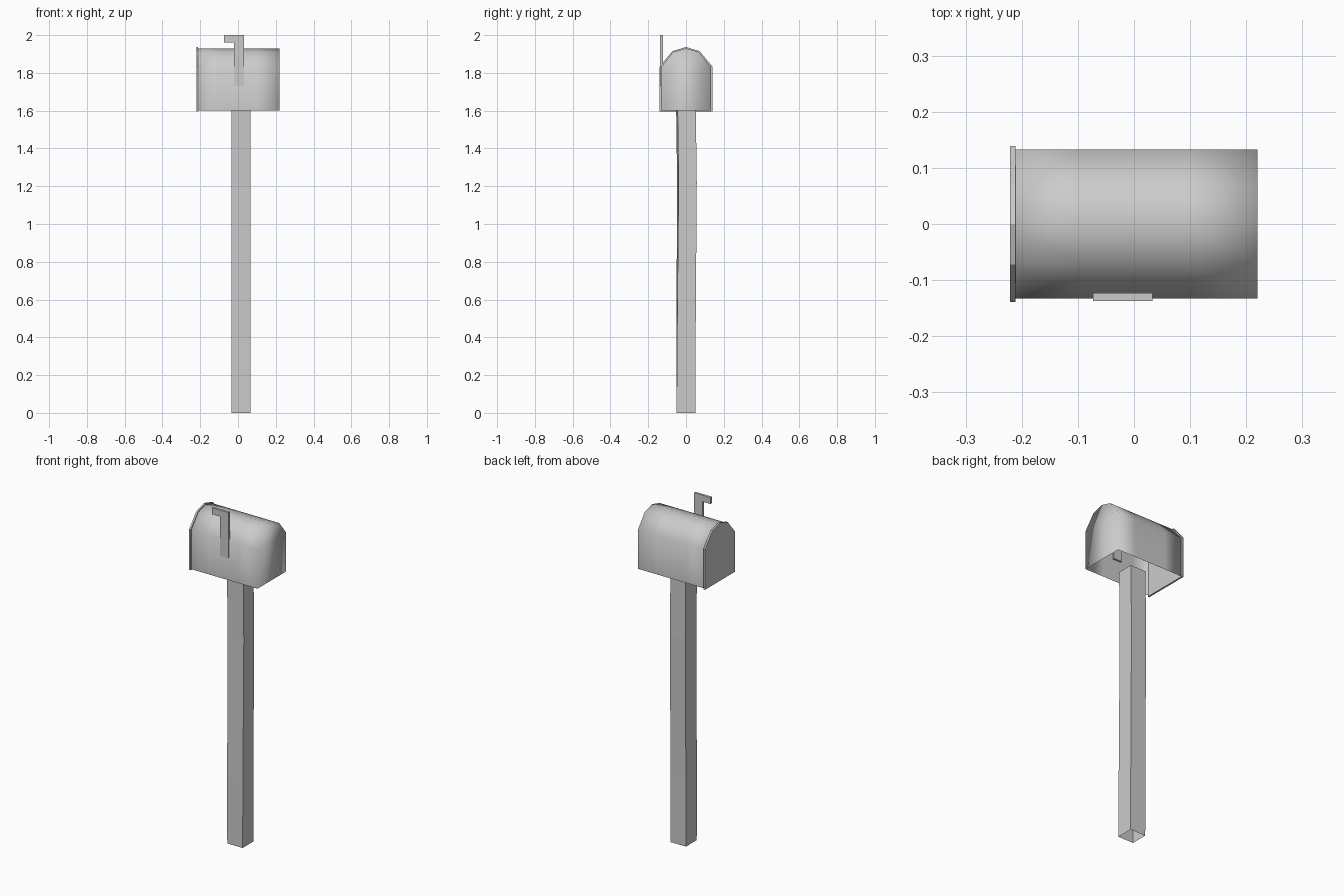
import bpy

if "Cube" in bpy.data.objects:
    bpy.data.objects.remove(bpy.data.objects["Cube"])


def mesh_object(name, verts, faces, smooth=False):
    mesh = bpy.data.meshes.new(name)
    mesh.from_pydata(verts, [], faces)
    mesh.polygons.foreach_set("use_smooth", [smooth] * len(mesh.polygons))
    obj = bpy.data.objects.new(name, mesh)
    bpy.context.collection.objects.link(obj)
    return obj


def loft(name, rings, closed=True, caps=(True, True), smooth=False):
    """Skin a list of equal-length rings; optionally leave the ring open."""
    n = len(rings[0])
    verts = [v for ring in rings for v in ring]
    faces = []
    for r in range(len(rings) - 1):
        for i in range(n if closed else n - 1):
            j = (i + 1) % n
            faces.append((r * n + i, r * n + j, (r + 1) * n + j, (r + 1) * n + i))
    if caps[0]:
        faces.append(tuple(reversed(range(n))))
    if caps[1]:
        faces.append(tuple(range((len(rings) - 1) * n, len(rings) * n)))
    return mesh_object(name, verts, faces, smooth)


def arch(half_width, base, shoulder, mid, top):
    half = [(half_width, base), (half_width, shoulder), (half_width * 0.52, mid)]
    return half + [(0, top)] + [(-y, z) for y, z in reversed(half)]


# Wooden post: slightly warped square tube, open at the bottom
post_rings = []
for z, shift, skew in [(0, 0, 0), (0.4, 0.001, 0.002), (1.22, 0.007, 0.004), (1.6, 0.002, 0.004)]:
    post_rings.append([(-0.035, -0.05 + shift - skew, z), (0.065, -0.05 + shift + skew, z),
                       (0.065, 0.05 + shift, z), (-0.035, 0.05 + shift, z)])
loft("post", post_rings, caps=(False, False))

# Arched box: open underneath, softly shaded
body = arch(0.133, 1.6, 1.83, 1.91, 1.93)
loft("mailbox_body", [[(x, y, z) for y, z in body] for x in (-0.212, -0.1, 0.1, 0.22)],
     closed=False, smooth=True)

# Door plate, slightly larger than the box
door = arch(0.139, 1.596, 1.835, 1.915, 1.937)
loft("door", [[(x, y, z) for y, z in door] for x in (-0.221, -0.211)])

# Raised signal flag
flag = [(-0.02, 1.73), (0.033, 1.73), (0.033, 2.0), (-0.073, 2.0), (-0.073, 1.962), (-0.02, 1.962)]
loft("signal_flag", [[(x, y, z) for x, z in flag] for y in (-0.123, -0.137)])

# Face normals outward
import bmesh
for obj in bpy.context.collection.objects:
    bm = bmesh.new()
    bm.from_mesh(obj.data)
    bmesh.ops.recalc_face_normals(bm, faces=bm.faces)
    bm.to_mesh(obj.data)
    bm.free()
